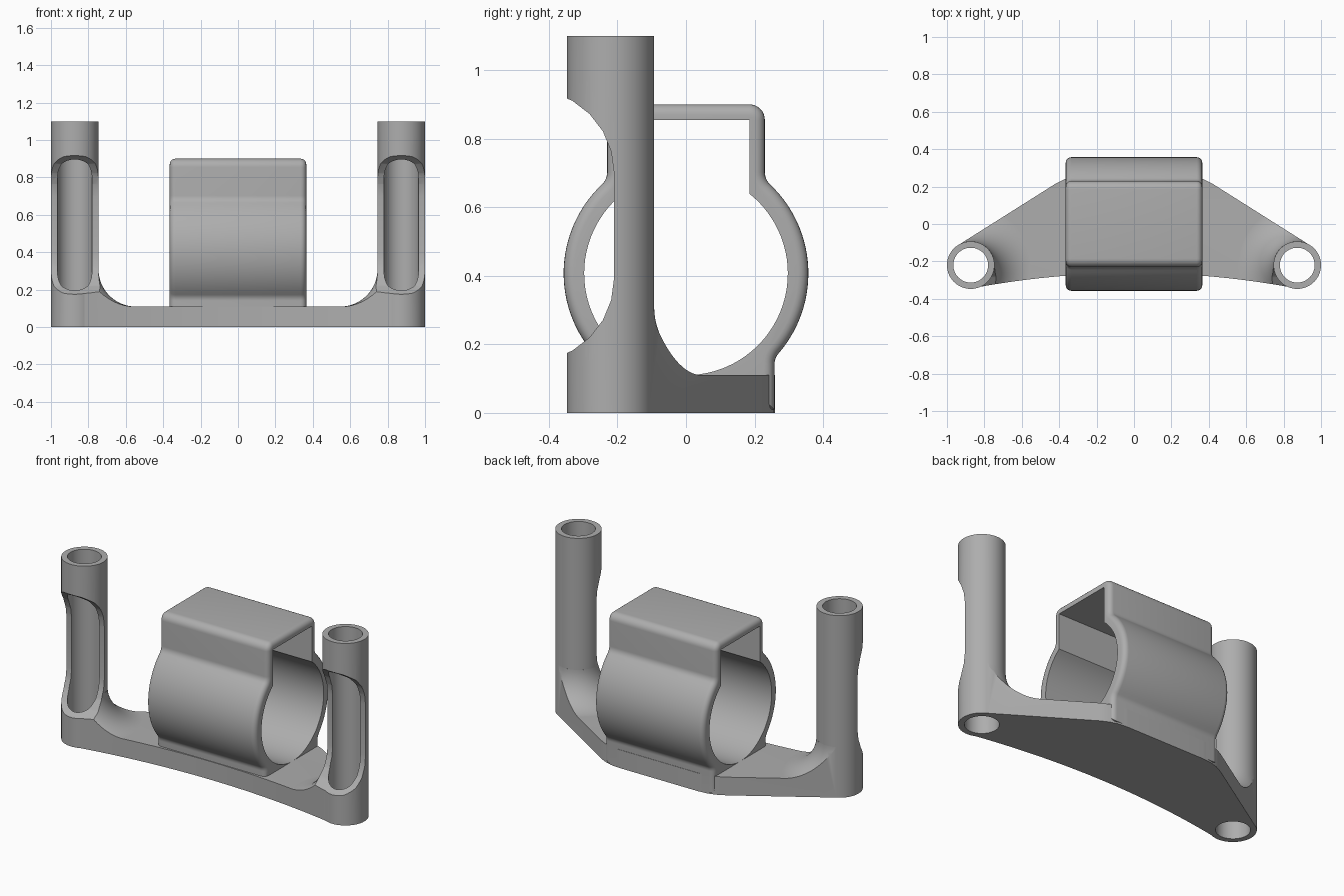
import bpy, bmesh
from math import sin, cos, sqrt, atan2, acos, pi, radians
from mathutils import Vector

if "Cube" in bpy.data.objects:
    bpy.data.objects.remove(bpy.data.objects["Cube"])

grey = bpy.data.materials.new("plain grey")
grey.use_nodes = True
grey.diffuse_color = (0.42, 0.42, 0.42, 1)
grey.node_tree.nodes["Principled BSDF"].inputs["Base Color"].default_value = grey.diffuse_color

POST_X, POST_Y, POST_R, BORE_R, POST_H = 0.873, -0.22, 0.127, 0.093, 1.1
PLATE_Z, COVE = 0.11, 0.2
RING_Z, RING_R, RING_IN, HALF_W = 0.407, 0.357, 0.297, 0.365


def arc(cx, cy, r, a0, a1, n=12):
    return [(cx + r * cos(a0 + (a1 - a0) * i / n), cy + r * sin(a0 + (a1 - a0) * i / n))
            for i in range(n + 1)]


def mirrored(half):
    """Close a half outline by reflecting its first coordinate."""
    return half + [(-a, b) for a, b in reversed(half) if a > 1e-5]


def prism(name, outline, axis, lo, hi, bevel=0):
    """Extrude an outline along x (outline is y,z) or z (outline is x,y)."""
    place = (lambda a, b, t: (t, a, b)) if axis == "x" else (lambda a, b, t: (a, b, t))
    bm = bmesh.new()
    face = bm.faces.new([bm.verts.new(place(a, b, lo)) for a, b in outline])
    out = bmesh.ops.extrude_face_region(bm, geom=[face])["geom"]
    verts = [g for g in out if isinstance(g, bmesh.types.BMVert)]
    bmesh.ops.translate(bm, verts=verts, vec=Vector(place(0, 0, hi - lo)))
    bmesh.ops.recalc_face_normals(bm, faces=bm.faces)
    if bevel:
        rims = [e for e in bm.edges if abs(e.verts[0].co.x - e.verts[1].co.x) < 1e-6]
        bmesh.ops.bevel(bm, geom=rims, offset=bevel, segments=5, profile=0.5,
                        affect="EDGES", clamp_overlap=True)
    return finish(name, bm)


def lathe(name, profile, x, y, steps=64):
    """Spin an (r, z) profile, open at the ends, about a vertical axis."""
    bm = bmesh.new()
    rings = [[bm.verts.new((x + r * cos(2 * pi * i / steps), y + r * sin(2 * pi * i / steps), z))
              for i in range(steps)] for r, z in profile]
    for low, high in zip(rings, rings[1:]):
        for i in range(steps):
            j = (i + 1) % steps
            bm.faces.new((low[i], low[j], high[j], high[i]))
    bm.faces.new(rings[0])
    bm.faces.new(rings[-1])
    bmesh.ops.recalc_face_normals(bm, faces=bm.faces)
    return finish(name, bm)


def finish(name, bm):
    mesh = bpy.data.meshes.new(name)
    bm.to_mesh(mesh)
    bm.free()
    mesh.materials.append(grey)
    obj = bpy.data.objects.new(name, mesh)
    bpy.context.collection.objects.link(obj)
    return obj


def combine(target, tool, operation):
    """Apply a boolean and discard the tool."""
    mod = target.modifiers.new("boolean", "BOOLEAN")
    mod.operation, mod.object, mod.solver = operation, tool, "EXACT"
    bpy.context.view_layer.update()
    with bpy.context.temp_override(object=target, active_object=target):
        bpy.ops.object.modifier_apply(modifier=mod.name)
    bpy.data.objects.remove(tool)


# Base plate outline: bowed front, sloping shoulders, flat back
half = [(x, -0.262 - 0.109 * x * x) for x in [POST_X * i / 16 for i in range(17)]]
half += [(0.94, -0.113), (0.42, 0.215), (0.37, 0.24), (0.32, 0.255), (0.26, 0.26)]
frame = prism("base_with_posts", mirrored(half), "z", 0, 0.305)

# Trim the plate to height, leaving a coved collar around each post
trim = prism("trim", [(-2, -1), (2, -1), (2, 1), (-2, 1)], "z", PLATE_Z, 0.6)
cove = [(r, z - 0.0005) for r, z in arc(POST_R + COVE, PLATE_Z + COVE, COVE, 1.5 * pi, pi, 16)]
for side in (-1, 1):
    collar = lathe("collar", [(POST_R + COVE, 0.03)] + cove, side * POST_X, POST_Y)
    combine(trim, collar, "DIFFERENCE")
combine(frame, trim, "DIFFERENCE")

# Tubular posts with a rounded slot scooped from the front
slot = arc(-0.453, 0.7, 0.243, 0, pi) + arc(-0.453, 0.392, 0.243, pi, 2 * pi)
for side in (-1, 1):
    x = side * POST_X
    combine(frame, lathe("post", [(POST_R, 0), (POST_R, POST_H)], x, POST_Y), "UNION")
    combine(frame, lathe("bore", [(BORE_R, -0.1), (BORE_R, 1.2)], x, POST_Y), "DIFFERENCE")
    ends = sorted((side * 0.5, side * 1.1))
    combine(frame, prism("slot", slot, "x", *ends), "DIFFERENCE")

# Saddle: a ring on a foot, with a square housing on top
foot, wall, top, blend, corner = 0.258, 0.23, 0.9, 0.05, 0.045
reach = RING_R + blend
low_z = RING_Z - sqrt(reach ** 2 - (foot + blend) ** 2)
high_z = RING_Z + sqrt(reach ** 2 - (wall + blend) ** 2)
low_a = atan2(low_z - RING_Z, foot + blend)
high_a = atan2(high_z - RING_Z, wall + blend)
outer = [(foot, 0.01)]
outer += arc(foot + blend, low_z, blend, pi, pi + low_a, 6)
outer += arc(0, RING_Z, RING_R, low_a, high_a, 28)[1:]
outer += arc(wall + blend, high_z, blend, pi + high_a, pi, 6)[1:]
outer += arc(wall - corner, top - corner, corner, 0, pi / 2, 8)
saddle = prism("saddle", mirrored(outer), "x", -HALF_W, HALF_W, bevel=0.03)

# Opening through the saddle
inner_y = 0.185
inner = arc(0, RING_Z, RING_IN, -pi / 2, acos(inner_y / RING_IN), 36)
inner += [(inner_y, 0.855)]
combine(saddle, prism("opening", mirrored(inner), "x", -1, 1), "DIFFERENCE")

for obj in (frame, saddle):
    bpy.ops.object.select_all(action="DESELECT")
    obj.select_set(True)
    bpy.context.view_layer.objects.active = obj
    bpy.ops.object.shade_smooth_by_angle(angle=radians(30))
